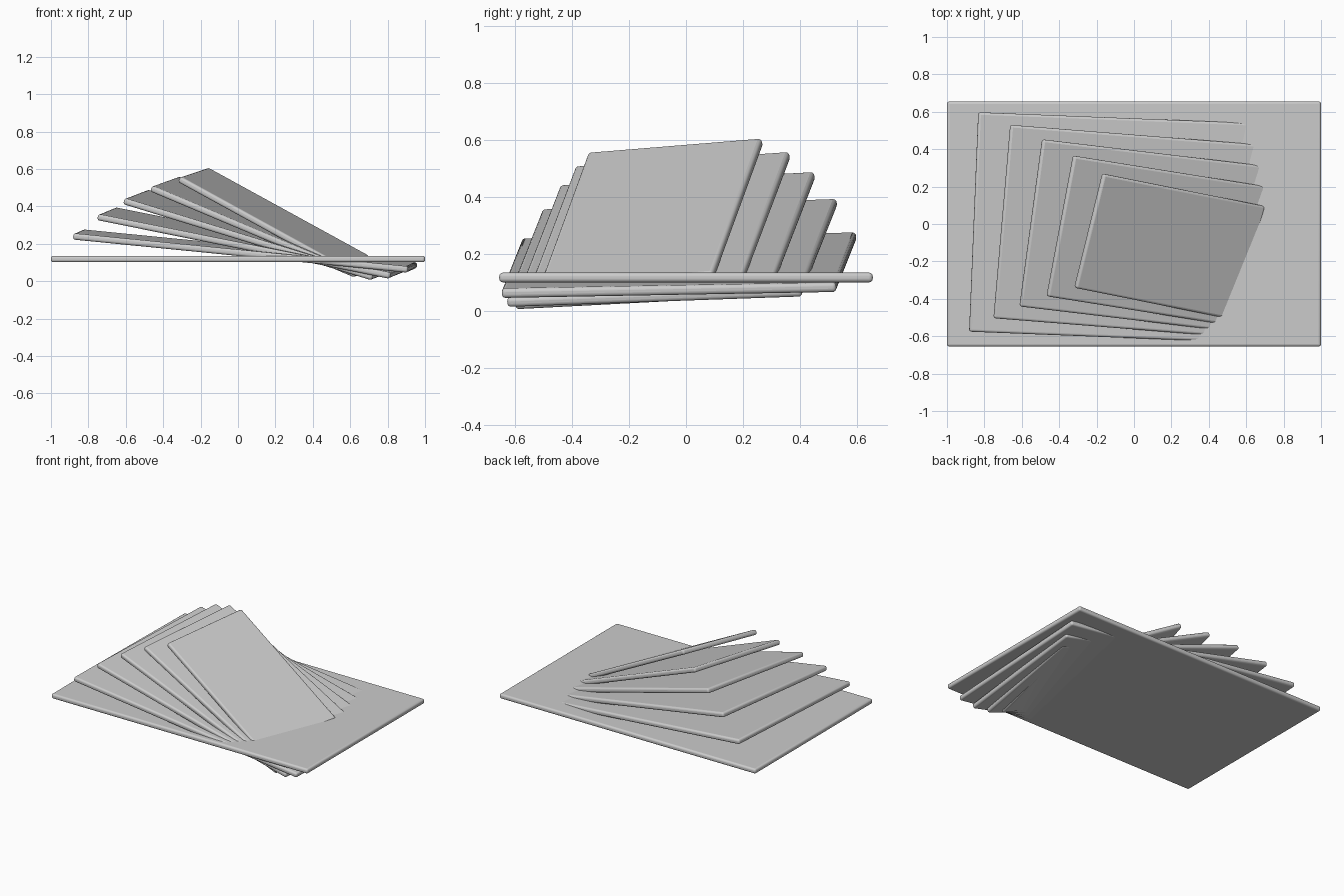
import bpy
from math import radians

if "Cube" in bpy.data.objects:
    bpy.data.objects.remove(bpy.data.objects["Cube"])

COUNT = 6
THICK = 0.034


def plate(i):
    """Rounded flat plate, smaller and more tilted with each step."""
    bpy.ops.mesh.primitive_cube_add(
        size=1,
        location=(0.038 * i, -0.0245 * i, 0.118 + 0.043 * i),
        rotation=(radians(1.03 * i), radians(5.65 * i), radians(-2.27 * i)))
    ob = bpy.context.object
    ob.name = f"plate_{i + 1}"
    ob.scale = (2.0 - 0.2 * i, 1.31 - 0.136 * i, THICK)
    bpy.ops.object.transform_apply(location=False, rotation=False, scale=True)
    # softly rounded rim and corners
    bev = ob.modifiers.new("rounded_edges", 'BEVEL')
    bev.width = 0.013
    bev.segments = 4
    bpy.ops.object.shade_smooth_by_angle(angle=radians(35))


# fanned stack, from the large level base plate to the small steep top plate
for i in range(COUNT):
    plate(i)
